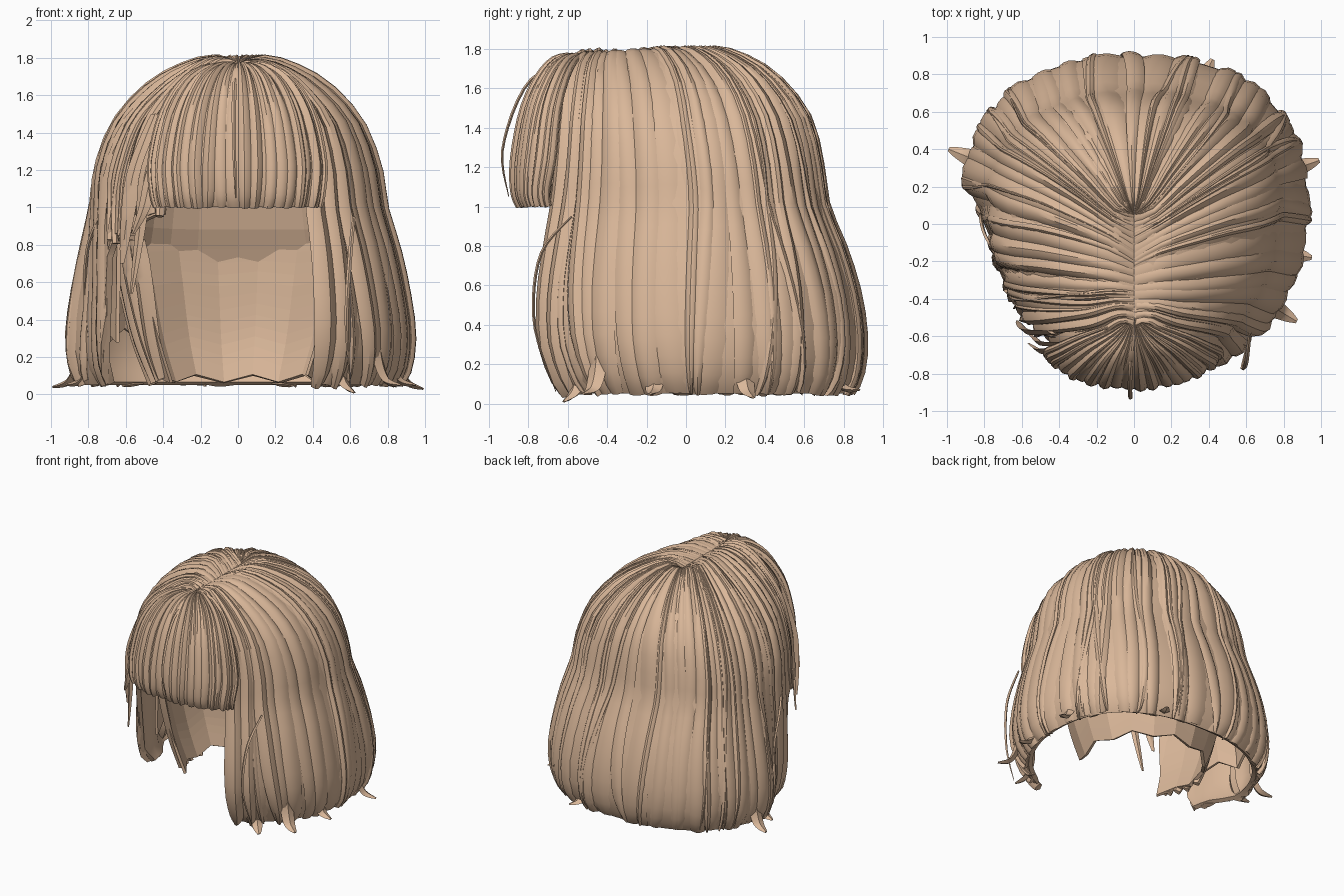
import bpy, bmesh, math, random
from mathutils import Vector

if "Cube" in bpy.data.objects:
    bpy.data.objects.remove(bpy.data.objects["Cube"])

random.seed(7)
hair = bpy.data.materials.new("tan hair")
hair.diffuse_color = (0.70, 0.475, 0.32, 1)
hair.use_nodes = True
hair.node_tree.nodes["Principled BSDF"].inputs["Base Color"].default_value = hair.diffuse_color
FRONT = math.radians(150)      # side hair stops here, leaving the face open

# Outline rows from parting to hem: half width, back y, front y, centre y, z
ROWS = [(0, 0, 0, 0, 1.765),
        (.14, .15, -.57, -.12, 1.805), (.31, .31, -.63, -.06, 1.75), (.50, .48, -.67, 0, 1.63),
        (.66, .62, -.70, .04, 1.44), (.75, .68, -.73, .08, 1.2), (.78, .71, -.76, .1, 1.0),
        (.83, .80, -.80, .1, .78), (.88, .87, -.83, .1, .55), (.91, .90, -.82, .1, .32),
        (.89, .88, -.75, .1, .14), (.84, .83, -.68, .1, .05)]
# Fringe rows: half width, middle y, side y, z
FRINGE = [(0, -.50, -.50, 1.765), (.14, -.63, -.52, 1.76), (.30, -.73, -.56, 1.68),
          (.42, -.82, -.60, 1.5), (.48, -.87, -.62, 1.25), (.47, -.87, -.66, 1.08),
          (.45, -.84, -.66, 1.0)]
# Neck curtain rows: half width, back y, front y, z
NECK = [(.66, .58, -.50, .85), (.62, .62, -.46, .6), (.55, .62, -.40, .3), (.46, .56, -.34, .06)]


def power(v, p):
    return math.copysign(abs(v) ** p, v)


def ramp(v, a, b):
    q = max(0, min(1, (v - a) / (b - a)))
    return q * q * (3 - 2 * q)


def shell_row(u, k):
    a, b, f, cy, z = ROWS[k]
    if k == 0:
        part = max(0, abs(u) - math.radians(45)) / math.radians(105)
        return Vector((0, .05 - .58 * part, z))
    c, s = math.cos(u), math.sin(u)
    e = .86 if c > 0 else .95
    y = cy + ((b - cy) if c > 0 else (cy - f)) * power(c, e)
    # the left side hangs closer to the neck, the right side flares a little
    pinch = 1 - .15 * ramp(math.degrees(-u), 82, 98) * ramp(k, 5, 9)
    if u > 0 and k > 6:
        pinch = 1.02
    return Vector((a * pinch * power(s, e), y, z - .04 * max(0, -c) * (k < 4)))


def fringe_row(v, k):
    w, ym, ys, z = FRINGE[k]
    return Vector((w * math.sin(v * 1.4), ys + (ym - ys) * math.cos(v * 1.4), z))


def neck_row(u, k):
    a, b, f, z = NECK[k]
    c = math.cos(u)
    return Vector((a * math.sin(u), .1 + ((b - .1) if c > 0 else (.1 - f)) * c, z))


def spline(get, n, t):
    """Smooth curve through n points, t from 0 to 1."""
    x = t * (n - 1)
    k = max(0, min(n - 2, int(x)))
    q = x - k
    p0, p1, p2, p3 = (get(max(0, min(n - 1, k + d))) for d in (-1, 0, 1, 2))
    return .5 * (2 * p1 + (p2 - p0) * q + (2 * p0 - 5 * p1 + 4 * p2 - p3) * q * q
                 + (3 * p1 - p0 - 3 * p2 + p3) * q ** 3)


def shell(u, t):
    # hair in front of the left cheek is cut short
    hem = 1 - .38 * ramp(math.degrees(-u), 106, 117) - .06 * ramp(math.degrees(-u), 117, 150)
    return spline(lambda k: shell_row(u, k), len(ROWS), t * hem)


def fringe(v, t):
    return spline(lambda k: fringe_row(v, k), len(FRINGE), t)


def neck(u, t):
    return spline(lambda k: neck_row(u, k), len(NECK), t)


def offset(surf, u, t, d, centre=Vector((0, 0, .8))):
    """Point at distance d above the surface."""
    p = surf(u, t)
    tt = max(t, .03)
    n = (surf(u + .01, tt) - surf(u - .01, tt)).cross(surf(u, tt + .01) - surf(u, tt - .01))
    if n.length < 1e-9:
        n = Vector((0, 0, 1))
    n.normalize()
    if n.dot(p - centre) < 0:
        n.negate()
    return p + n * d


def loft(bm, rings):
    vs = [[bm.verts.new(p) for p in r] for r in rings]
    m = len(vs[0])
    for a, b in zip(vs, vs[1:]):
        for j in range(m):
            bm.faces.new((a[j], a[(j + 1) % m], b[(j + 1) % m], b[j]))
    bm.faces.new(vs[0])
    bm.faces.new(vs[-1])


def finish(bm, name, angle=35):
    bmesh.ops.remove_doubles(bm, verts=bm.verts, dist=.0004)
    bmesh.ops.recalc_face_normals(bm, faces=bm.faces)
    me = bpy.data.meshes.new(name)
    bm.to_mesh(me)
    bm.free()
    me.materials.append(hair)
    ob = bpy.data.objects.new(name, me)
    bpy.context.collection.objects.link(ob)
    bpy.ops.object.select_all(action='DESELECT')
    ob.select_set(True)
    bpy.context.view_layer.objects.active = ob
    if angle:
        bpy.ops.object.shade_smooth_by_angle(angle=math.radians(angle))


def lining(name, surf, lim, n, t0, t1, d0, d1, jag=0, angle=0):
    """Sheet under the strands, closed at the hem and thin at its side edges."""
    bm = bmesh.new()
    rings = []
    for i in range(n + 1):
        u = -lim + 2 * lim * i / n
        end = t1 - jag * (i % 2)
        ts = [t0 + (end - t0) * k / 14 for k in range(15)]
        thin = .02 if i in (0, n) else d1 - d0
        rings.append([offset(surf, u, t, -d0) for t in ts] +
                     [offset(surf, u, t, -d0 - thin * min(1, t * 3)) for t in reversed(ts)])
    loft(bm, rings)
    finish(bm, name, angle)


def strand(bm, surf, u0, w, h, tilt, t0, t1, sway, taper, base=0):
    """Rounded lock that follows the surface from root to tip."""
    rings, n = [], 22
    ph = random.uniform(0, 6)
    for i in range(n + 1):
        q = i / n
        t = t0 + (t1 - t0) * q
        u = u0 + sway * q * math.sin(ph + 4 * q)
        ww = w * (1 - (1 - taper) * max(0, (q - .72) / .28) ** 2)
        g = min(1, .12 + t * 4)
        ring = [offset(surf, u + j * ww, t, g * (base + h * (1 - j * j) + tilt * j - .008))
                for j in (-1, -.55, 0, .55, 1)]
        rings.append(ring + [offset(surf, u, t, -.025 * g)])
    loft(bm, rings)


def wisp(bm, pts, width, thick, side):
    """Free lock through a few points, widest in the middle."""
    pts = [Vector(p) for p in pts]
    side = Vector(side).normalized()
    rings = []
    for i in range(17):
        t = i / 16
        p = spline(lambda k: pts[k], len(pts), t)
        d = spline(lambda k: pts[k], len(pts), min(1, t + .02)) - \
            spline(lambda k: pts[k], len(pts), max(0, t - .02))
        nrm = d.cross(side).normalized()
        s = .08 + .92 * math.sin(math.pi * min(.97, .15 + .85 * t)) ** .7
        rings.append([p + side * width * s, p + nrm * thick * s,
                      p - side * width * s, p - nrm * thick * s])
    loft(bm, rings)


# Inner layers
lining("hair_base", shell, FRONT, 60, 0, 1, 0, .035, 0, 30)
lining("neck_curtain", neck, math.radians(128), 13, 0, 1, 0, .025, .08)
lining("inner_layer", shell, math.radians(104), 18, .2, .84, .10, .12, .04)
lining("inner_cap", shell, math.radians(104), 14, .1, .64, .2, .22)
lining("fringe_base", fringe, 1.0, 20, .02, .99, 0, .04, 0, 30)

# Main locks all around the back and sides
bm = bmesh.new()
N = 40
for i in range(N):
    u = -FRONT + 2 * FRONT * (i + .5) / N + random.uniform(-.03, .03)
    strand(bm, shell, u, random.uniform(.06, .11), random.uniform(.016, .034),
           random.uniform(-.018, .018), 0, random.uniform(.98, 1.01),
           random.uniform(-.09, .09), random.uniform(.6, .95))
for i in range(26):            # thin locks lying on top
    u = random.uniform(-FRONT + .06, FRONT - .06)
    strand(bm, shell, u, random.uniform(.02, .04), .016, random.uniform(-.008, .008),
           0, random.uniform(.95, 1.02), random.uniform(-.16, .16), .3, .018)
finish(bm, "main_locks")

# Heavy locks framing the face, and locks at the left side of the neck
bm = bmesh.new()
for s in (-1, 1):
    for k, (du, w) in enumerate(((.0, .09), (.14, .08), (.29, .08))):
        strand(bm, shell, s * (FRONT - du), w, .045, s * .012, .02, 1.01 - .015 * k,
               .05, .4, .005)
for k in range(5):
    strand(bm, neck, -math.radians(84 + 10 * k), .11, .035, .01, .05, 1.02 - .02 * k, .06, .4)
finish(bm, "face_locks")

# Fringe locks
bm = bmesh.new()
for i in range(20):
    v = -1 + 2 * (i + .5) / 20
    strand(bm, fringe, v, random.uniform(.055, .085), random.uniform(.016, .032),
           random.uniform(-.014, .014), 0, random.uniform(.98, 1.01),
           random.uniform(-.03, .03), random.uniform(.75, 1))
finish(bm, "fringe_locks")

# Loose wisps beside the fringe, flyaways and flicked tips
bm = bmesh.new()
X, Y = (1, -.4, 0), (0, 1, 0)
wisp(bm, [(-.38, -.64, 1.5), (-.49, -.64, 1.2), (-.52, -.62, .9), (-.57, -.58, .54)], .035, .012, X)
wisp(bm, [(-.44, -.58, 1.5), (-.55, -.58, 1.2), (-.59, -.56, .95), (-.62, -.52, .70)], .045, .014, X)
wisp(bm, [(-.34, -.66, 1.5), (-.45, -.68, 1.2), (-.50, -.68, 1.0), (-.56, -.64, .86)], .04, .014, X)
wisp(bm, [(0, -.56, 1.76), (-.02, -.80, 1.63), (-.02, -.93, 1.3), (-.01, -.90, 1.05)], .012, .008, (1, 0, 0))
wisp(bm, [(.62, -.58, .95), (.60, -.74, .75), (.58, -.77, .4), (.60, -.66, .06)], .012, .008, (1, 0, 0))
wisp(bm, [(-.72, -.2, 1.0), (-.80, -.05, .8), (-.82, .05, .55), (-.80, .0, .3)], .014, .01, Y)
for tip in ((-.99, .40, .04), (.99, .34, .03), (.87, -.52, .05),
            (.62, -.62, .01), (.95, -.18, .05), (-.92, .22, .05), (.42, .88, .07)):
    e = Vector(tip)
    c = Vector((e.x * .86, e.y * .86, 0))
    wisp(bm, [c + Vector((0, 0, .38)), c + Vector((0, 0, .2)),
              c.lerp(e, .35) + Vector((0, 0, .06)), e], .05, .022, (-e.y, e.x, 0))
finish(bm, "wisps_and_flicks")
